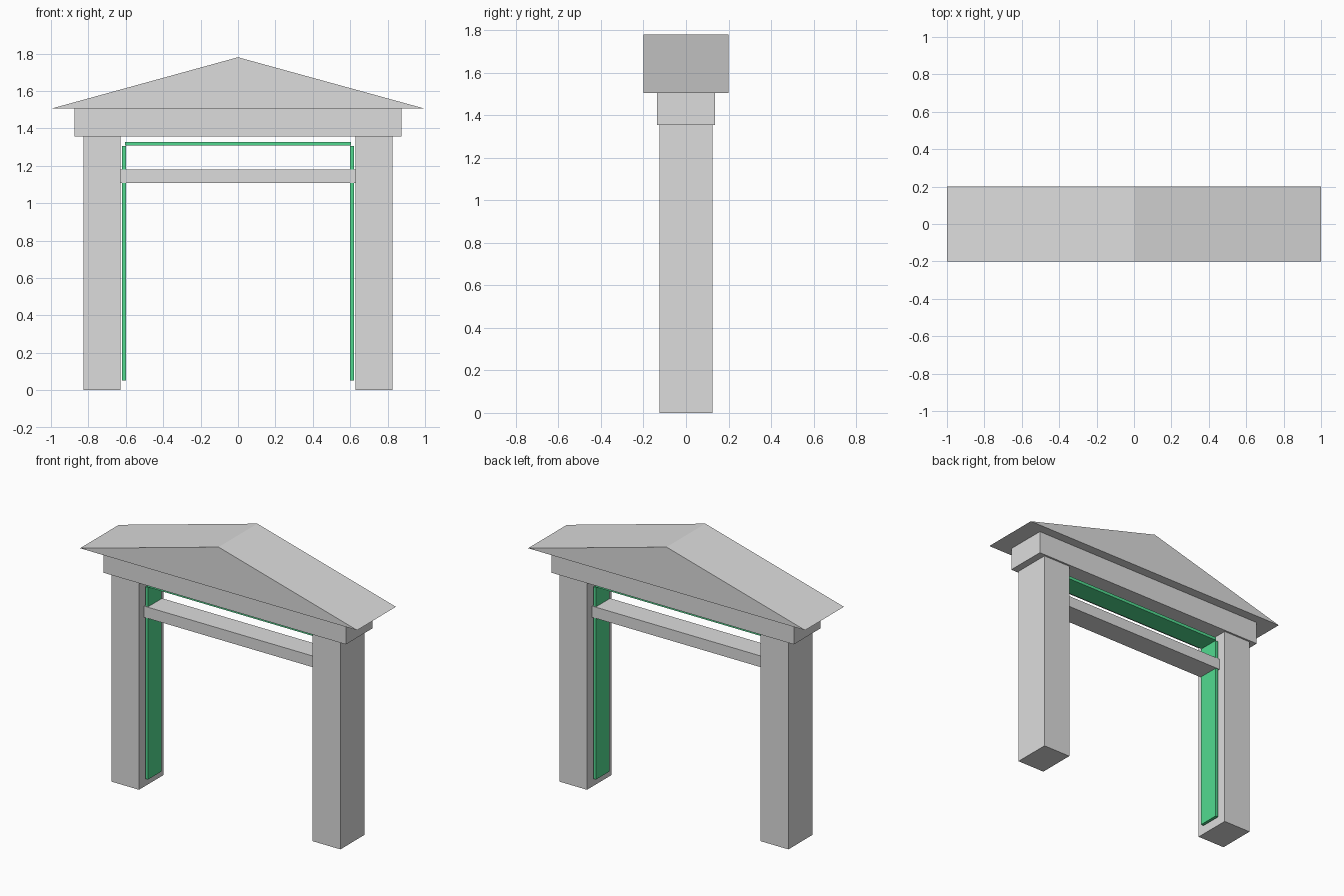
import bpy

cube = bpy.data.objects.get("Cube")
if cube:
    bpy.data.objects.remove(cube, do_unlink=True)


def make_material(name, rgb):
    mat = bpy.data.materials.new(name)
    mat.use_nodes = True
    color = (*rgb, 1.0)
    mat.diffuse_color = color
    mat.node_tree.nodes["Principled BSDF"].inputs["Base Color"].default_value = color
    return mat


stone = make_material("light grey stone", (0.72, 0.72, 0.72))
green = make_material("green light", (0.085, 0.70, 0.28))


def prism(name, profile, half_depth, mat):
    """Extrude a front (x, z) outline, listed anticlockwise, through y."""
    n = len(profile)
    verts = [(x, y, z) for y in (-half_depth, half_depth) for x, z in profile]
    faces = [tuple(range(n)), tuple(reversed(range(n, 2 * n)))]
    for i in range(n):
        j = (i + 1) % n
        faces.append((j, i, i + n, j + n))
    mesh = bpy.data.meshes.new(name)
    mesh.from_pydata(verts, [], faces)
    mesh.materials.append(mat)
    obj = bpy.data.objects.new(name, mesh)
    bpy.context.collection.objects.link(obj)
    return obj


def box(name, x0, x1, z0, z1, half_depth, mat):
    return prism(name, [(x0, z0), (x1, z0), (x1, z1), (x0, z1)], half_depth, mat)


# Pillars and the light strips on their inner faces
for side, s in (("left", 1), ("right", -1)):
    x0, x1 = sorted((s * 0.627, s * 0.827))
    box(side + "_pillar", x0, x1, 0, 1.355, 0.125, stone)
    x0, x1 = sorted((s * 0.60, s * 0.62))
    box(side + "_light_strip", x0, x1, 0.053, 1.305, 0.07, green)

# Strip and bar across the opening
box("top_light_strip", -0.603, 0.603, 1.308, 1.328, 0.07, green)
box("crossbar", -0.628, 0.628, 1.107, 1.18, 0.075, stone)

# Lintel and gabled roof
box("lintel", -0.875, 0.875, 1.355, 1.505, 0.1375, stone)
prism("roof", [(-1, 1.505), (1, 1.505), (0, 1.78)], 0.2, stone)
